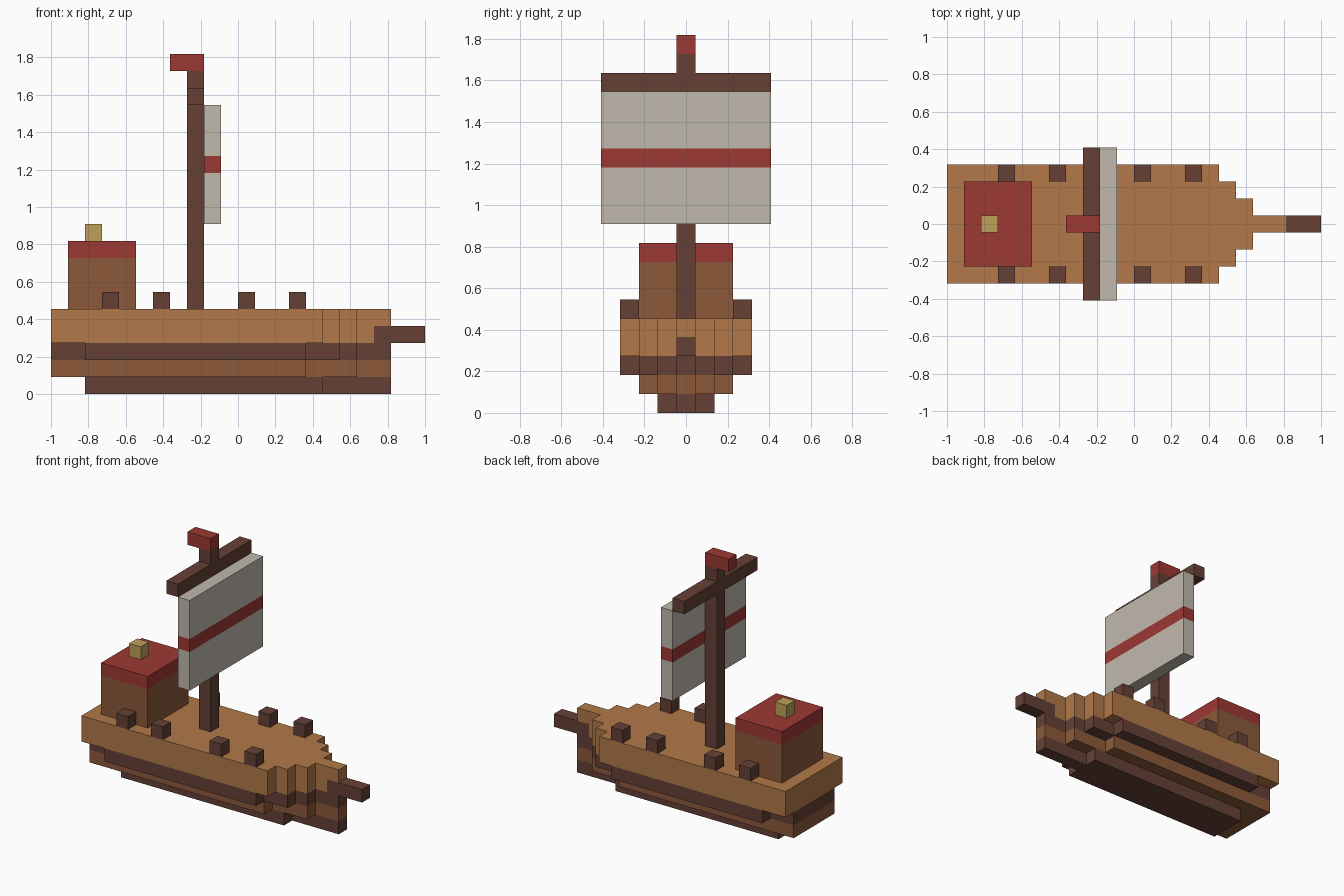
import bpy, bmesh

if "Cube" in bpy.data.objects:
    bpy.data.objects.remove(bpy.data.objects["Cube"])

U = 1 / 11   # one block; the ship is 22 blocks long


def material(name, rgb):
    def linear(c):
        c /= 255
        return c / 12.92 if c <= 0.04045 else ((c + 0.055) / 1.055) ** 2.4
    colour = [linear(c) for c in rgb] + [1]
    m = bpy.data.materials.new(name)
    m.use_nodes = True
    m.diffuse_color = colour
    bsdf = next(n for n in m.node_tree.nodes if n.type == 'BSDF_PRINCIPLED')
    bsdf.inputs["Base Color"].default_value = colour
    return m


TAN = material("tan_planks", (178, 121, 73))
BROWN = material("brown_wood", (140, 90, 58))
DARK = material("dark_wood", (101, 64, 53))
RED = material("red_paint", (157, 56, 52))
CREAM = material("cream_cloth", (192, 185, 173))
GOLD = material("gold", (190, 160, 88))


def finish(bm, name, *mats):
    bmesh.ops.recalc_face_normals(bm, faces=bm.faces)
    mesh = bpy.data.meshes.new(name)
    bm.to_mesh(mesh)
    bm.free()
    for m in mats:
        mesh.materials.append(m)
    ob = bpy.data.objects.new(name, mesh)
    bpy.context.collection.objects.link(ob)
    return ob


def prism(name, mat, outline, z0, z1):
    """Extrude an outline given in blocks (x counted from the stern)."""
    bm = bmesh.new()
    base = bm.faces.new([bm.verts.new((x * U - 1, y * U, z0 * U)) for x, y in outline])
    top = bmesh.ops.extrude_face_region(bm, geom=[base])["geom"]
    bmesh.ops.translate(bm, vec=(0, 0, (z1 - z0) * U),
                        verts=[v for v in top if isinstance(v, bmesh.types.BMVert)])
    return finish(bm, name, mat)


def box(name, mat, x0, x1, y0, y1, z0, z1):
    return prism(name, mat, [(x0, y0), (x1, y0), (x1, y1), (x0, y1)], z0, z1)


def hull_layer(name, mat, start, steps, z0, z1):
    """Symmetrical layer whose half width changes in steps (end x, half width)."""
    side = []
    x = start
    for end, half in steps:
        side += [(x, half), (end, half)]
        x = end
    prism(name, mat, [(x, -y) for x, y in side] + side[::-1], z0, z1)


# Hull, from the keel up
hull_layer("keel", DARK, 2, [(16, 1.5), (20, .5)], 0, 1)
hull_layer("lower_hull", BROWN, 0, [(15, 2.5), (18, 1.5), (20, .5)], 1, 2)
hull_layer("hull_band", DARK, 0,
           [(2, 2.5), (15, 3.5), (17, 2.5), (18, 1.5), (20, .5)], 2, 3)
bow = [(16, 3.5), (17, 2.5), (18, 1.5)]
hull_layer("upper_hull", TAN, 0, bow + [(19, .5)], 3, 4)
hull_layer("deck", TAN, 0, bow + [(20, .5)], 4, 5)
box("bowsprit", DARK, 19, 22, -.5, .5, 3, 4)

# Rail posts on both sides
for n, x in enumerate((3, 6, 11, 14), 1):
    box(f"left_rail_post_{n}", DARK, x, x + 1, 2.5, 3.5, 5, 6)
    box(f"right_rail_post_{n}", DARK, x, x + 1, -3.5, -2.5, 5, 6)

# Stern cabin
box("cabin_walls", BROWN, 1, 5, -2.5, 2.5, 5, 8)
box("cabin_roof", RED, 1, 5, -2.5, 2.5, 8, 9)
box("stern_lantern", GOLD, 2, 3, -.5, .5, 9, 10)

# Mast, yard and flag
box("mast", DARK, 8, 9, -.5, .5, 5, 19)
box("left_yard_arm", DARK, 8, 9, .5, 4.5, 17, 18)
box("right_yard_arm", DARK, 8, 9, -4.5, -.5, 17, 18)
box("flag", RED, 7, 9, -.5, .5, 19, 20)

# Sail, cut at two heights for its stripe
sail = box("sail", CREAM, 9, 10, -4.5, 4.5, 10, 17)
sail.data.materials.append(RED)
bm = bmesh.new()
bm.from_mesh(sail.data)
for z in (13, 14):
    bmesh.ops.bisect_plane(bm, geom=bm.verts[:] + bm.edges[:] + bm.faces[:],
                           plane_co=(0, 0, z * U), plane_no=(0, 0, 1))
for f in bm.faces:
    f.material_index = int(13 * U < f.calc_center_median().z < 14 * U)
bm.to_mesh(sail.data)
bm.free()
